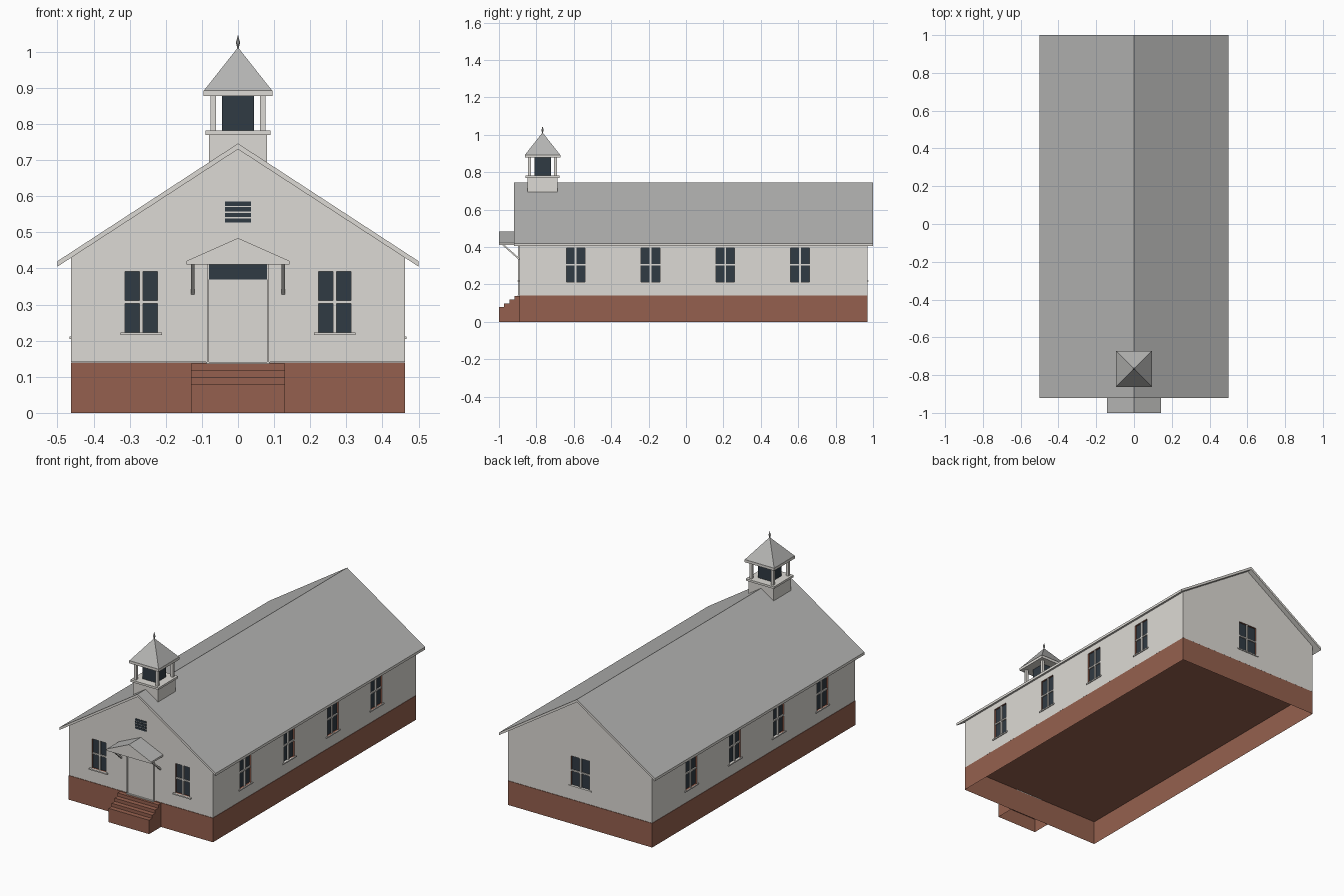
import bpy, bmesh, math
from mathutils import Matrix, Vector

cube = bpy.data.objects.get("Cube")
if cube:
    bpy.data.objects.remove(cube, do_unlink=True)


def material(name, rgb):
    m = bpy.data.materials.new(name)
    m.use_nodes = True
    m.diffuse_color = (*rgb, 1)
    m.node_tree.nodes["Principled BSDF"].inputs["Base Color"].default_value = (*rgb, 1)
    return m


WALL = material("off_white_paint", (0.72, 0.70, 0.66))
ROOF = material("grey_roofing", (0.46, 0.46, 0.45))
BRICK = material("red_brick", (0.30, 0.118, 0.077))
DARK = material("dark_glass", (0.030, 0.043, 0.056))


def finish(name, bm, mats, matrix=None):
    bmesh.ops.recalc_face_normals(bm, faces=bm.faces)
    mesh = bpy.data.meshes.new(name)
    bm.to_mesh(mesh)
    bm.free()
    for m in mats:
        mesh.materials.append(m)
    ob = bpy.data.objects.new(name, mesh)
    bpy.context.scene.collection.objects.link(ob)
    if matrix:
        ob.matrix_world = matrix
    return ob


def box(name, x, y, z, mat, matrix=None):
    """Box from (low, high) pairs on each axis."""
    bm = bmesh.new()
    bmesh.ops.create_cube(bm, size=1)
    for v in bm.verts:
        v.co = [r[0] if c < 0 else r[1] for c, r in zip(v.co, (x, y, z))]
    return finish(name, bm, [mat], matrix)


def prism(name, profile, lo, hi, mats, axis="y", slope_mat=None):
    """Extrude a profile of (u, z) points along x or y; upward faces may take slot 1."""
    bm = bmesh.new()
    place = (lambda u, z, t: (u, t, z)) if axis == "y" else (lambda u, z, t: (t, u, z))
    face = bm.faces.new([bm.verts.new(place(u, z, lo)) for u, z in profile])
    out = bmesh.ops.extrude_face_region(bm, geom=[face])
    move = Vector(place(0, 0, hi - lo))
    for v in out["geom"]:
        if isinstance(v, bmesh.types.BMVert):
            v.co += move
    bmesh.ops.recalc_face_normals(bm, faces=bm.faces)
    if slope_mat:
        for f in bm.faces:
            f.material_index = 1 if f.normal.z > 0.3 else 0
        mats = mats + [slope_mat]
    return finish(name, bm, mats)


def open_bottom(ob):
    bm = bmesh.new()
    bm.from_mesh(ob.data)
    low = [f for f in bm.faces if f.normal.z < -0.9]
    bmesh.ops.delete(bm, geom=low, context="FACES_ONLY")
    bm.to_mesh(ob.data)
    bm.free()


W, FRONT, BACK, BASE = 0.462, -0.89, 0.97, 0.14

# Brick foundation and entrance steps, hollow underneath
open_bottom(box("foundation", (-W - 0.001, W + 0.001), (FRONT - 0.001, BACK + 0.001), (0, BASE), BRICK))
stairs = [(FRONT, 0)]
for i in range(4):
    y, z = -1 + 0.028 * i, 0.08 + 0.019 * i
    stairs += [(y, 0 if i == 0 else z - 0.019), (y, z)]
stairs.append((FRONT, 0.137))
open_bottom(prism("entrance_steps", stairs, -0.13, 0.13, [BRICK], "x"))

# Walls with gable ends
walls = prism("walls", [(-W, BASE + 0.001), (W, BASE + 0.001), (W, 0.43), (0, 0.73), (-W, 0.43)],
              FRONT, BACK, [WALL, BRICK])

# Main roof slab with painted edges
prism("main_roof", [(-0.5, 0.405), (0, 0.73), (0.5, 0.405), (0.5, 0.42), (0, 0.746), (-0.5, 0.42)],
      -0.92, 1.0, [WALL], slope_mat=ROOF)

# Recessed windows with glazing bars and sills
cutters = []


def window(name, pos, angle, half, z0, z1, sill_out):
    m = Matrix.Translation((*pos, 0)) @ Matrix.Rotation(math.radians(angle), 4, "Z")
    cut = box(name + "_cutter", (-half, half), (-0.03, 0.016), (z0, z1), WALL, m)
    cut.data.materials.append(BRICK)
    for f in cut.data.polygons:
        f.material_index = 1
    cut.hide_render = True
    cutters.append(cut)
    mid = (z0 + z1) / 2
    box(name + "_glass", (-half, half), (0.010, 0.0155), (z0, z1), DARK, m)
    box(name + "_upright", (-0.005, 0.005), (0.002, 0.011), (z0, z1), WALL, m)
    box(name + "_crossbar", (-half, half), (0.003, 0.011), (mid - 0.004, mid + 0.004), WALL, m)
    box(name + "_sill", (-half - 0.013, half + 0.013), (-sill_out, 0.014), (z0 - 0.007, z0), WALL, m)


for side, s in (("left", 1), ("right", -1)):
    window(f"front_{side}_window", (s * 0.268, FRONT), 0, 0.045, 0.222, 0.392, 0.012)
    for i in range(4):
        window(f"{side}_window_{i + 1}", (s * W, -0.59 + 0.4 * i), s * 90, 0.05, 0.212, 0.396, 0.005)
window("back_window", (0, BACK), 180, 0.06, 0.222, 0.392, 0.005)

for cut in cutters:
    mod = walls.modifiers.new(cut.name, "BOOLEAN")
    mod.operation, mod.solver, mod.object = "DIFFERENCE", "EXACT", cut
bpy.context.view_layer.update()
cut_mesh = bpy.data.meshes.new_from_object(walls.evaluated_get(bpy.context.evaluated_depsgraph_get()))
walls.modifiers.clear()
walls.data = cut_mesh
for cut in cutters:
    bpy.data.objects.remove(cut, do_unlink=True)

# Door, its trim and the transom light
box("door", (-0.08, 0.08), (FRONT - 0.003, FRONT + 0.005), (BASE, 0.37), WALL)
box("transom_glass", (-0.08, 0.08), (FRONT - 0.004, FRONT + 0.005), (0.37, 0.411), DARK)
box("threshold", (-0.088, 0.088), (FRONT - 0.012, FRONT), (0.135, 0.141), WALL)
for s in (-1, 1):
    box("door_trim", sorted((s * 0.08, s * 0.086)), (FRONT - 0.008, FRONT), (BASE, 0.411), WALL)

# Door canopy and its slanted brackets
prism("door_canopy", [(-0.142, 0.411), (0.142, 0.411), (0.142, 0.421), (0, 0.484), (-0.142, 0.421)],
      -1.0, FRONT, [WALL], slope_mat=ROOF)
for s in (-1, 1):
    prism("canopy_bracket", [(FRONT, 0.328), (FRONT, 0.34), (-0.972, 0.412), (-0.984, 0.412)],
          s * 0.125 - 0.005, s * 0.125 + 0.005, [WALL], "x")

# Gable vent slots
for i in range(4):
    z = 0.527 + 0.0155 * i
    box("vent_slot", (-0.036, 0.036), (FRONT - 0.003, FRONT + 0.002), (z, z + 0.0115), DARK)

# Belfry
CY = -0.767


def square(name, r, z0, z1, mat, x=0.0, y=0.0):
    return box(name, (x - r, x + r), (CY + y - r, CY + y + r), (z0, z1), mat)


square("belfry_base", 0.08, 0.66, 0.772, WALL)
square("belfry_ledge", 0.09, 0.77, 0.782, WALL)
square("belfry_louvre_box", 0.044, 0.782, 0.879, DARK)
for sx in (-1, 1):
    for sy in (-1, 1):
        square("belfry_post", 0.0075, 0.782, 0.879, WALL, sx * 0.069, sy * 0.069)
square("belfry_cornice", 0.095, 0.878, 0.893, WALL)


def cone(name, r1, r2, z0, z1, sides, mat):
    bm = bmesh.new()
    bmesh.ops.create_cone(bm, cap_ends=True, segments=sides, radius1=r1, radius2=r2, depth=z1 - z0)
    turn = Matrix.Rotation(math.pi / sides, 4, "Z")
    bmesh.ops.transform(bm, matrix=Matrix.Translation((0, CY, (z0 + z1) / 2)) @ turn, verts=bm.verts)
    return finish(name, bm, [mat])


pyramid = cone("belfry_roof", 0.094 * math.sqrt(2), 0, 0.893, 1.012, 4, ROOF)

# Finial: short stem, bulb and tip
cone("finial_stem", 0.004, 0.003, 1.0, 1.013, 8, ROOF)
cone("finial_bulb", 0.003, 0.0065, 1.013, 1.025, 8, ROOF)
cone("finial_tip", 0.0065, 0, 1.025, 1.047, 8, ROOF)
